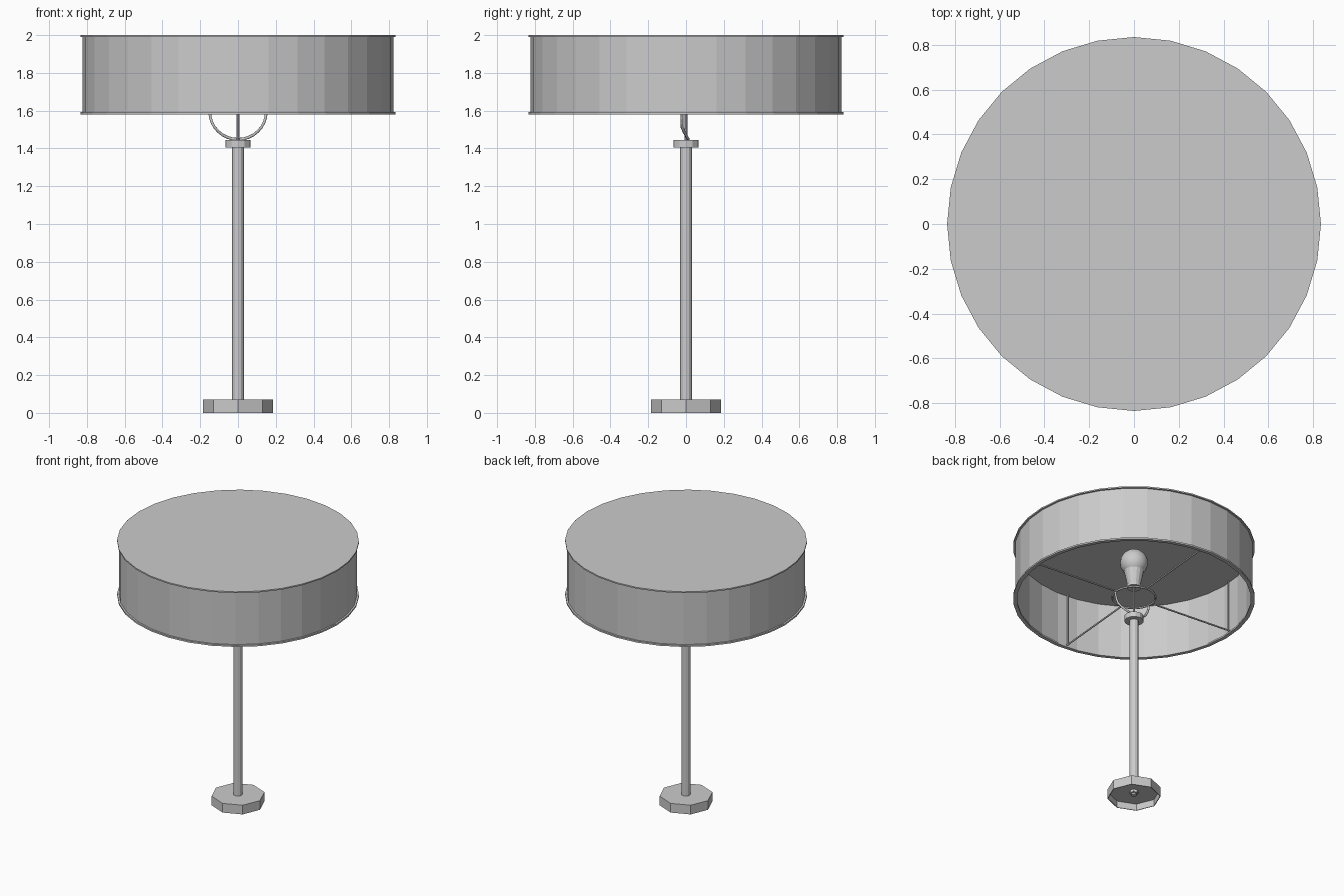
import bpy, bmesh, math
from mathutils import Vector

cube = bpy.data.objects.get("Cube")
if cube:
    bpy.data.objects.remove(cube, do_unlink=True)

gray = bpy.data.materials.new("neutral gray")
gray.use_nodes = True
gray.diffuse_color = (0.6, 0.6, 0.6, 1)
gray.node_tree.nodes["Principled BSDF"].inputs["Base Color"].default_value = (0.6, 0.6, 0.6, 1)


def lathe(name, profile, sides, smooth=False):
    """Revolve (radius, height) points around z; radius 0 makes a pole."""
    bm = bmesh.new()
    rings = []
    for r, z in profile:
        if r == 0:
            rings.append([bm.verts.new((0, 0, z))] * sides)
        else:
            angles = [2 * math.pi * i / sides for i in range(sides)]
            rings.append([bm.verts.new((r * math.cos(a), r * math.sin(a), z)) for a in angles])
    for low, high in zip(rings, rings[1:]):
        for i in range(sides):
            j = (i + 1) % sides
            corners = dict.fromkeys((low[i], low[j], high[j], high[i]))
            bm.faces.new(list(corners))
    bmesh.ops.recalc_face_normals(bm, faces=bm.faces)
    mesh = bpy.data.meshes.new(name)
    bm.to_mesh(mesh)
    bm.free()
    mesh.materials.append(gray)
    if smooth:
        mesh.shade_smooth()
    obj = bpy.data.objects.new(name, mesh)
    bpy.context.collection.objects.link(obj)
    return obj


def wire(name, points, radius, closed=False):
    """Round wire through the given points."""
    curve = bpy.data.curves.new(name, "CURVE")
    curve.dimensions = "3D"
    curve.bevel_depth = radius
    curve.bevel_resolution = 1
    curve.use_fill_caps = True
    spline = curve.splines.new("POLY")
    spline.points.add(len(points) - 1)
    for p, co in zip(spline.points, points):
        p.co = (*co, 1)
    spline.use_cyclic_u = closed
    curve.materials.append(gray)
    obj = bpy.data.objects.new(name, curve)
    bpy.context.collection.objects.link(obj)
    return obj


def polar(r, angle, z):
    return Vector((r * math.cos(angle), r * math.sin(angle), z))


# Hollow octagonal foot with the fixing nut underneath
lathe("base", [(0.18, 0), (0.185, 0), (0.185, 0.07), (0, 0.07)], 8)
lathe("base_underside", [(0, 0.05), (0.18, 0.05), (0.18, 0)], 8)
lathe("base_nut", [(0, 0.015), (0.018, 0.015), (0.018, 0.03),
                   (0.03, 0.03), (0.03, 0.05)], 8)

# Stem, collar and the thin rod up to the lamp holder
lathe("stem", [(0.032, 0.06), (0.032, 1.41)], 12)
lathe("collar", [(0, 1.405), (0.067, 1.405), (0.067, 1.445), (0, 1.445)], 12)
lathe("lamp_rod", [(0.008, 1.44), (0.008, 1.69)], 8)

# Lamp holder and bulb
lathe("lamp_holder", [(0, 1.67), (0.05, 1.67), (0.05, 1.69), (0.045, 1.69),
                      (0.07, 1.81), (0, 1.81)], 16)
bulb = [(0.097 * math.sin(t * math.pi / 10), 1.87 - 0.097 * math.cos(t * math.pi / 10))
        for t in range(1, 10)]
lathe("bulb", [(0, 1.773)] + bulb + [(0, 1.967)], 16, smooth=True)

# Drum shade: thin wall, closed top and a rim at each end
lathe("shade_wall", [(0.815, 1.585), (0.822, 1.585), (0.822, 1.995),
                     (0.815, 1.995), (0.815, 1.585)], 32)
lathe("shade_top", [(0, 1.99), (0.835, 1.99), (0.835, 2.0), (0, 2.0)], 32)
lathe("shade_bottom_rim", [(0.808, 1.58), (0.835, 1.58), (0.835, 1.592),
                           (0.808, 1.592), (0.808, 1.58)], 32)

# Wire carrier: ring, four arms and upright struts
turn = math.radians(-5)
wire("carrier_ring", [polar(0.15, math.tau * i / 24, 1.595) for i in range(24)], 0.007, True)
for i in range(4):
    a = turn + i * math.pi / 2
    wire(f"carrier_arm_{i + 1}", [polar(0.15, a, 1.595), polar(0.815, a, 1.595)], 0.006)
    wire(f"carrier_strut_{i + 1}", [polar(0.795, a, 1.595), polar(0.795, a, 1.99)], 0.006)

# Curved yoke holding the ring, leaning forward as it rises
yoke = []
for i in range(17):
    a = math.pi * (1 + i / 16)
    z = 1.595 + 0.147 * math.sin(a)
    lean = min(1, (z - 1.448) / 0.06)
    yoke.append((0.15 * math.cos(a), 0.012 - 0.033 * lean, z))
wire("yoke", yoke, 0.008)
